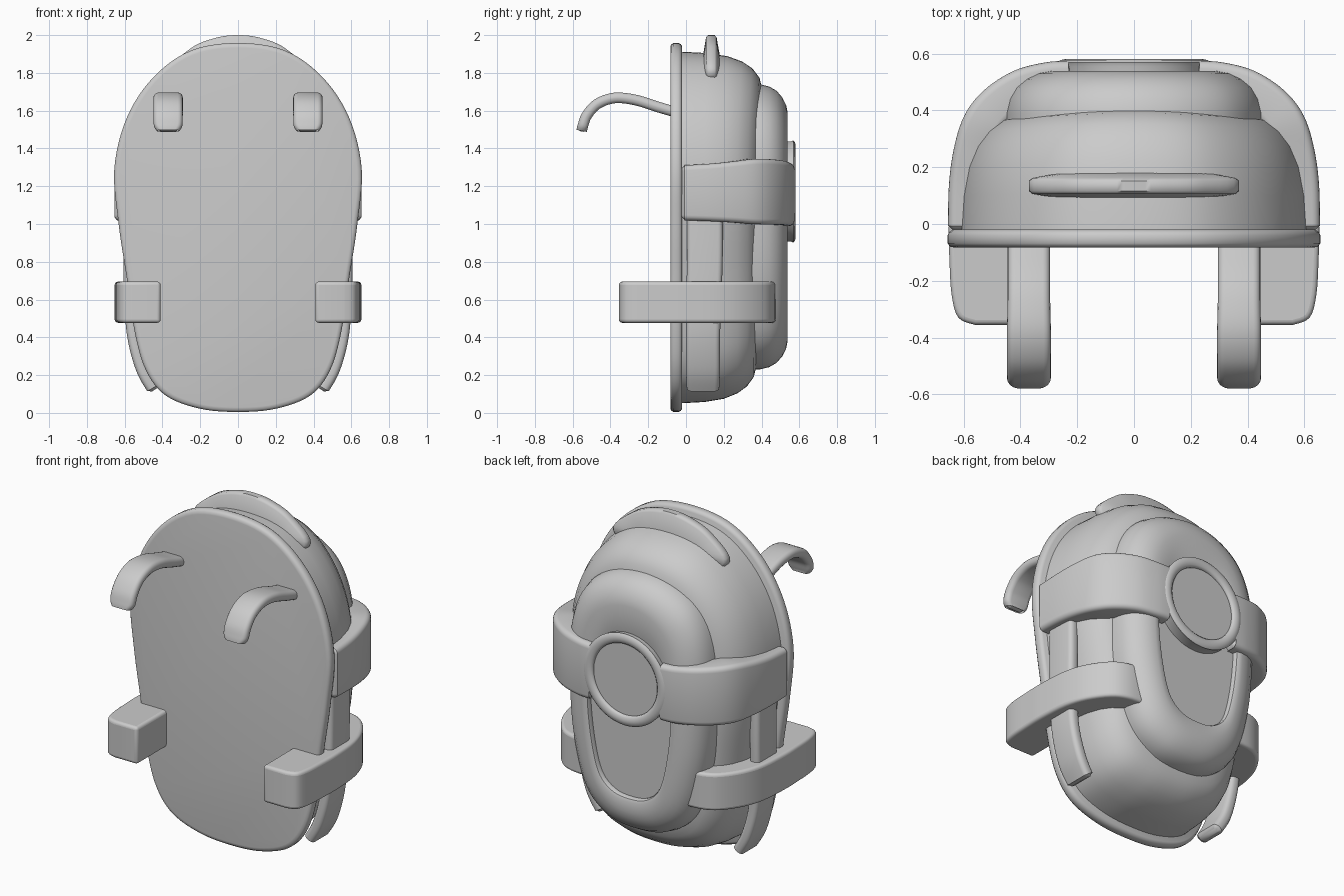
import bpy, bmesh, math
from mathutils import Vector

cube = bpy.data.objects.get("Cube")
if cube:
    bpy.data.objects.remove(cube, do_unlink=True)

GREY = (0.6, 0.6, 0.6, 1.0)
mat = bpy.data.materials.new("plain grey")
mat.use_nodes = True
mat.diffuse_color = GREY
mat.node_tree.nodes["Principled BSDF"].inputs["Base Color"].default_value = GREY


def spline(pts, closed=False, steps=6):
    """Smooth curve through points of any dimension."""
    n = len(pts)
    get = (lambda i: pts[i % n]) if closed else (lambda i: pts[max(0, min(n - 1, i))])
    out = []
    for i in range(n if closed else n - 1):
        a, b, c, d = (get(i + k) for k in (-1, 0, 1, 2))
        for s in range(steps):
            t = s / steps
            out.append(tuple(q + t * (r - p) / 2 + t * t * (p - 2.5 * q + 2 * r - w / 2)
                             + t ** 3 * (1.5 * (q - r) + (w - p) / 2)
                             for p, q, r, w in zip(a, b, c, d)))
    if not closed:
        out.append(pts[-1])
    return out


def symmetric(half):
    """Closed outline from its right half, listed top to bottom."""
    return spline(half + [(-x, z) for x, z in reversed(half[1:-1])], closed=True)


def inset(outline, d):
    xs, zs = zip(*outline)
    cz, hx, hz = (max(zs) + min(zs)) / 2, max(xs), (max(zs) - min(zs)) / 2
    return [(x * (hx - d) / hx, cz + (z - cz) * (hz - d) / hz) for x, z in outline]


def skin(name, rings, mirror=False, bevel=0, angle=35):
    """Join rings of points into a closed, smooth shaded part."""
    bm = bmesh.new()
    loops = [[bm.verts.new(p) for p in ring] for ring in rings]
    for a, b in zip(loops, loops[1:]):
        for i in range(len(a)):
            j = (i + 1) % len(a)
            bm.faces.new((a[i], a[j], b[j], b[i]))
    bm.faces.new(loops[0])
    bm.faces.new(loops[-1])
    bmesh.ops.recalc_face_normals(bm, faces=bm.faces)
    mesh = bpy.data.meshes.new(name)
    bm.to_mesh(mesh)
    bm.free()
    mesh.materials.append(mat)
    obj = bpy.data.objects.new(name, mesh)
    bpy.context.collection.objects.link(obj)
    if bevel:
        mod = obj.modifiers.new("rounded edges", 'BEVEL')
        mod.width, mod.segments = bevel, 4
    if mirror:
        obj.modifiers.new("other side", 'MIRROR')
    bpy.ops.object.select_all(action='DESELECT')
    obj.select_set(True)
    bpy.context.view_layer.objects.active = obj
    bpy.ops.object.shade_smooth_by_angle(angle=math.radians(angle))


def layers(name, levels, bulge=0, angle=35):
    """Stack inset outlines along y; each level is (outline, y, inset)."""
    skin(name, [[(x, y * (1 + bulge * z * (1 - (x / .6) ** 2)), z) for x, z in inset(o, d)]
                for o, y, d in levels], angle=angle)


def strap(name, path, across, thick, radius=0.02):
    """Sweep a mirrored, rounded strip along (x, y, z, width) points."""
    pts = spline(path)
    pos, w = [Vector(p[:3]) for p in pts], Vector(across)
    rings = []

    def ring(i, shrink, shift):
        t = (pos[min(i + 1, len(pos) - 1)] - pos[max(i - 1, 0)]).normalized()
        n = t.cross(w).normalized()
        hw, ht = pts[i][3] / 2 - shrink, thick / 2 - shrink
        r = max(radius - shrink, 0.004)
        loop = []
        for q, (sx, sy) in enumerate(((1, 1), (-1, 1), (-1, -1), (1, -1))):
            for k in range(5):
                a = math.pi / 2 * (q + k / 4)
                loop.append(pos[i] + t * shift + w * (sx * (hw - r) + r * math.cos(a))
                            + n * (sy * (ht - r) + r * math.sin(a)))
        rings.append(loop)

    e, last = radius * 0.7, len(pos) - 1
    for shrink in (e, e * 0.3, 0):
        ring(0, shrink, e - shrink)
    for i in range(1, last):
        ring(i, 0, 0)
    for shrink in (0, e * 0.3, e):
        ring(last, shrink, shrink - e)
    skin(name, rings, mirror=True, angle=50)


# Back plate and domed shell share one egg-shaped outline
egg = symmetric([(0, 1.958), (.25, 1.918), (.45, 1.775), (.59, 1.56), (.655, 1.29), (.632, 1.0),
                 (.59, .72), (.545, .42), (.485, .22), (.38, .09), (.2, .022), (0, .005)])
layers("back_plate", [(egg, y, d) for y, d in (
    (-.083, .025), (-.08, .01), (-.068, 0), (-.04, 0), (-.028, .006), (-.02, .018))], angle=60)
layers("shell", [(egg, y, d) for y, d in (
    (-.04, .045), (.1, .053), (.2, .07), (.27, .098), (.32, .135), (.355, .185),
    (.372, .26), (.378, .36), (.38, .5), (.38, .6))], bulge=.055)

# Raised frame with a sunken panel
frame = symmetric([(0, 1.74), (.2, 1.7), (.36, 1.58), (.445, 1.36), (.455, 1.0),
                   (.425, .68), (.34, .4), (.19, .265), (0, .23)])
panel = symmetric([(0, 1.4), (.13, 1.38), (.2, 1.3), (.25, 1.15), (.268, 1.0),
                   (.245, .76), (.195, .565), (.11, .48), (0, .46)])
layers("raised_frame", [(frame, y, d) for y, d in (
    (.3, 0), (.39, 0), (.44, .012), (.48, .035), (.51, .07), (.53, .11), (.538, .15))]
    + [(panel, y, d) for y, d in ((.538, -.02), (.532, -.005), (.52, 0), (.505, 0))])

# Round badge with a raised rim
circle = [(.27 * math.sin(a), 1.172 + .27 * math.cos(a))
          for a in (math.tau * i / 64 for i in range(64))]
layers("round_badge", [(circle, y, d) for y, d in (
    (.48, .005), (.555, .005), (.568, 0), (.577, .01), (.581, .03),
    (.577, .05), (.568, .06), (.56, .06))], angle=50)

# Wide upper straps running round the sides to the badge
strap("upper_strap", [(.585, -.025, 1.165, .29), (.582, .13, 1.167, .305), (.566, .25, 1.17, .325),
                      (.535, .35, 1.172, .345), (.48, .42, 1.17, .345), (.395, .475, 1.165, .34),
                      (.3, .5, 1.157, .335), (.22, .505, 1.155, .33)], (0, 0, 1), .14, .028)

# Lower clamps hooking round to the front
clamp = [(.41, -.355)] + spline(
    [(.56, -.355), (.618, -.33), (.642, -.25), (.65, -.12), (.652, 0), (.638, .18), (.595, .31),
     (.515, .42), (.43, .465), (.33, .475)], steps=4) + [(.33, .3), (.41, .1)]
skin("lower_clamp", [[(x, y, z) for x, y in clamp] for z in (.477, .695)], mirror=True, bevel=.026)

# Vertical side straps under the upper straps
strap("side_strap", [(.575, .1, 1.1, .19), (.575, .1, .85, .19), (.57, .095, .6, .185),
                     (.553, .09, .4, .18), (.507, .09, .23, .18), (.445, .09, .12, .17)],
      (0, 1, 0), .065, .026)

# Tapered carry handle on top
fin = symmetric([(0, 2.0), (.12, 1.985), (.25, 1.93), (.37, 1.8), (.2, 1.68), (0, 1.66)])
layers("top_handle", [(fin, y, d) for y, d in (
    (.085, .14), (.106, .012), (.116, 0), (.152, 0), (.162, .012), (.185, .14))], angle=50)

# Shoulder hooks on the front
strap("shoulder_hook", [(.37, -.03, 1.585, .15), (.37, -.15, 1.62, .15), (.37, -.27, 1.657, .15),
                        (.37, -.38, 1.667, .155), (.37, -.47, 1.635, .155), (.37, -.525, 1.575, .155),
                        (.37, -.546, 1.52, .15), (.37, -.553, 1.49, .115)], (1, 0, 0), .056, .026)
